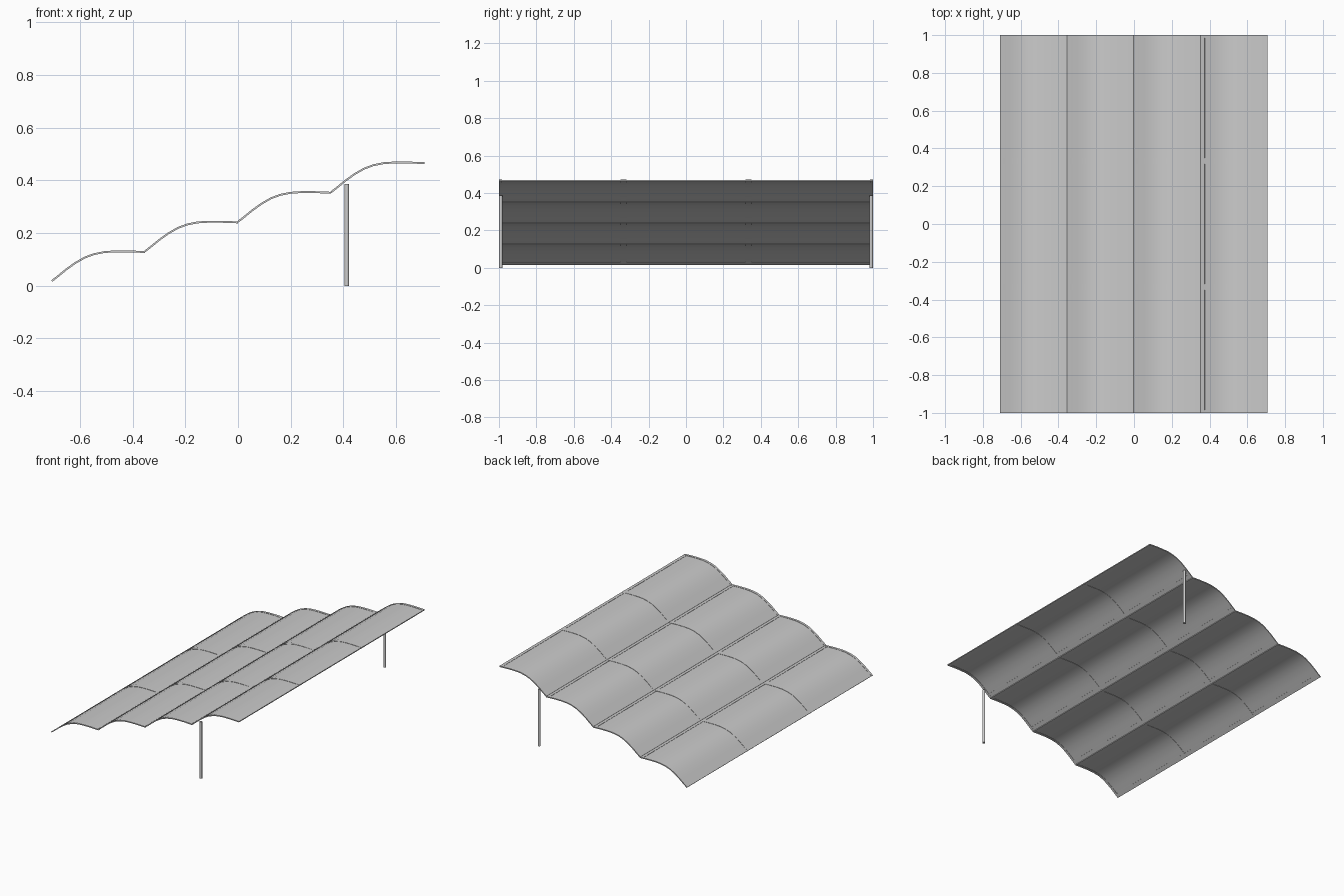
import bpy, bmesh
from mathutils import Vector

if "Cube" in bpy.data.objects:
    bpy.data.objects.remove(bpy.data.objects["Cube"])

# Side profile of one arched panel (x, z), relative to its lower edge
PROFILE = [(0, 0), (0.022, 0.017), (0.055, 0.044), (0.09, 0.069), (0.125, 0.089), (0.16, 0.102),
           (0.2, 0.110), (0.24, 0.1125), (0.29, 0.1125), (0.332, 0.111), (0.354, 0.110)]
STEP_X, STEP_Z = 0.3535, 0.1125
START_X, START_Z = -0.707, 0.018
WIDTH = 2 / 3


def add_strip(bm, points, y0, y1, thickness):
    """Closed slab following a profile, extruded from y0 to y1."""
    pts = [Vector((x, 0, z)) for x, z in points]
    upper, lower = [], []
    for i, p in enumerate(pts):
        t = (pts[min(i + 1, len(pts) - 1)] - pts[max(i - 1, 0)]).normalized()
        n = Vector((-t.z, 0, t.x)) * thickness / 2
        upper.append(p + n)
        lower.append(p - n)
    rings = []
    for u, l in zip(upper, lower):
        rings.append([bm.verts.new((q.x, y, q.z)) for q, y in ((u, y0), (u, y1), (l, y1), (l, y0))])
    for a, b in zip(rings, rings[1:]):
        for k in range(4):
            bm.faces.new((a[k], b[k], b[(k + 1) % 4], a[(k + 1) % 4]))
    bm.faces.new(rings[0])
    bm.faces.new(rings[-1][::-1])


def finish(bm, name):
    bmesh.ops.recalc_face_normals(bm, faces=bm.faces)
    mesh = bpy.data.meshes.new(name)
    bm.to_mesh(mesh)
    bm.free()
    obj = bpy.data.objects.new(name, mesh)
    bpy.context.collection.objects.link(obj)
    bpy.context.view_layer.objects.active = obj
    obj.select_set(True)
    bpy.ops.object.shade_smooth_by_angle(angle=0.5)
    obj.select_set(False)
    return obj


for row in range(4):
    ox, oz = START_X + row * STEP_X, START_Z + row * STEP_Z
    pts = [(ox + x, oz + z) for x, z in PROFILE]
    for col in range(3):
        y0 = -1 + col * WIDTH
        y1 = y0 + WIDTH
        # Thin arched sheet
        bm = bmesh.new()
        add_strip(bm, pts, y0 + 0.01, y1 - 0.01, 0.003)
        finish(bm, f"roof_panel_{row}_{col}")
        # Raised border: two curved ribs and two straight edges
        bm = bmesh.new()
        add_strip(bm, pts, y0, y0 + 0.016, 0.007)
        add_strip(bm, pts, y1 - 0.016, y1, 0.007)
        add_strip(bm, pts[:2], y0 + 0.016, y1 - 0.016, 0.006)
        add_strip(bm, pts[-2:], y0 + 0.016, y1 - 0.016, 0.006)
        finish(bm, f"panel_frame_{row}_{col}")

# Support posts
for side, name in ((-1, "front_post"), (1, "back_post")):
    bpy.ops.mesh.primitive_cylinder_add(vertices=16, radius=0.009, depth=0.386,
                                        location=(0.413, side * 0.99, 0.193))
    bpy.context.object.name = name
    bpy.ops.object.shade_smooth_by_angle()
